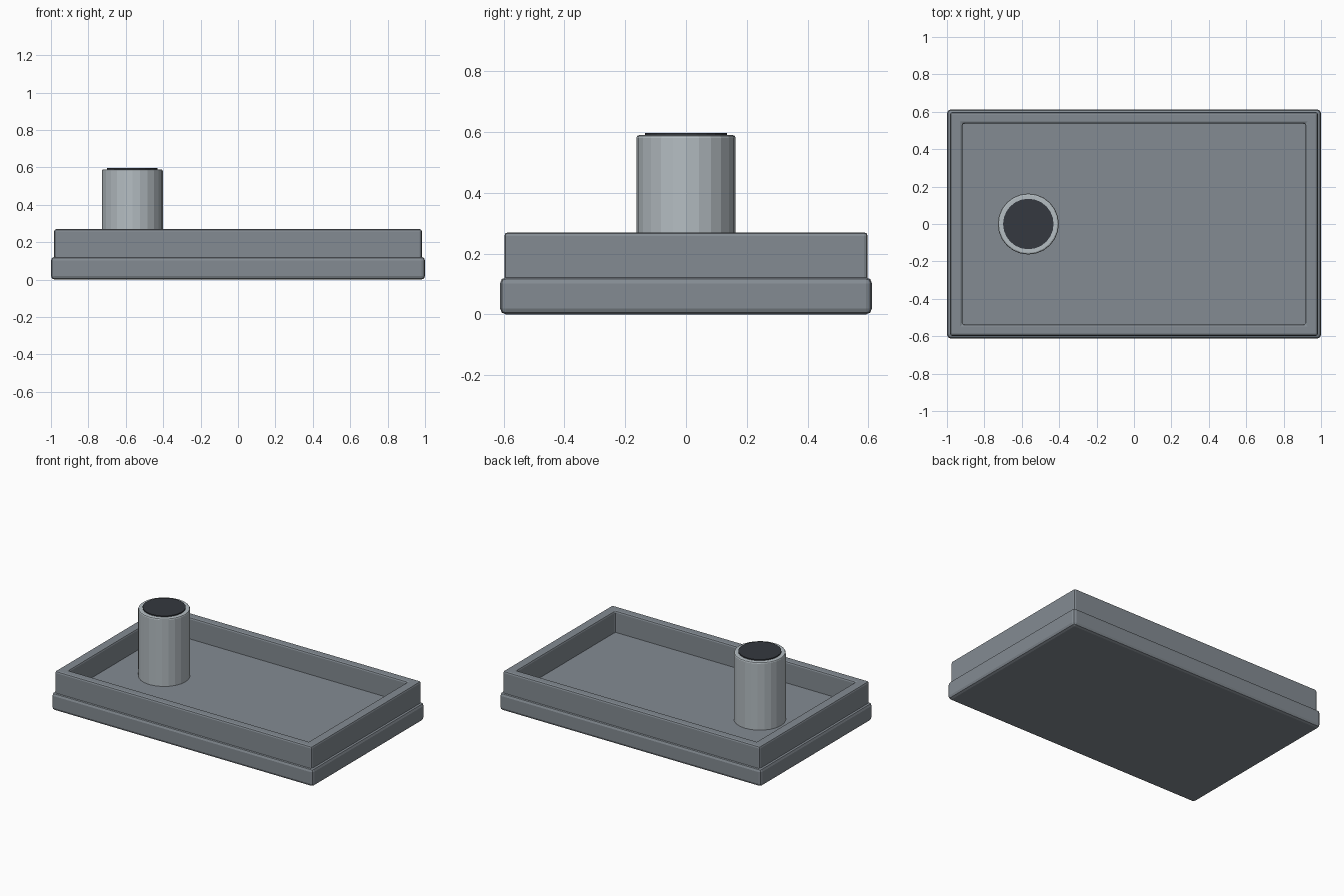
import bpy, math

if "Cube" in bpy.data.objects:
    bpy.data.objects.remove(bpy.data.objects["Cube"])


def material(name, rgb):
    m = bpy.data.materials.new(name)
    m.diffuse_color = (*rgb, 1)
    m.use_nodes = True
    m.node_tree.nodes["Principled BSDF"].inputs["Base Color"].default_value = m.diffuse_color
    return m


grey = material("slate grey", (0.23, 0.26, 0.29))
light = material("light metal", (0.46, 0.51, 0.54))
dark = material("dark cap", (0.035, 0.04, 0.05))


def finish(ob, name, mat, bevel=0.0, segments=2):
    ob.name = name
    ob.data.materials.append(mat)
    if bevel:
        b = ob.modifiers.new("soft edges", "BEVEL")
        b.width, b.segments = bevel, segments
        b.limit_method = "ANGLE"
        b.angle_limit = math.radians(40)
    return ob


def box(name, x, y, z0, z1, mat, bevel):
    bpy.ops.mesh.primitive_cube_add(size=1, location=(0, 0, (z0 + z1) / 2))
    ob = bpy.context.object
    ob.scale = (2 * x, 2 * y, z1 - z0)
    bpy.ops.object.transform_apply(location=False, rotation=False, scale=True)
    return finish(ob, name, mat, bevel)


def rim(name, outer, inner, z0, z1, mat, bevel):
    # closed rectangular frame: outer and inner rings at two heights
    verts = [(sx * h[0], sy * h[1], z) for h in (outer, inner) for z in (z0, z1)
             for sx, sy in ((-1, -1), (1, -1), (1, 1), (-1, 1))]
    faces = []
    for i in range(4):
        j = (i + 1) % 4
        for a, b in ((0, 4), (4, 12), (12, 8), (8, 0)):
            faces.append((a + i, a + j, b + j, b + i))
    me = bpy.data.meshes.new(name)
    me.from_pydata(verts, [], faces)
    ob = bpy.data.objects.new(name, me)
    bpy.context.collection.objects.link(ob)
    return finish(ob, name, mat, bevel)


def cylinder(name, r, z0, z1, mat, bevel):
    bpy.ops.mesh.primitive_cylinder_add(vertices=24, radius=r, depth=z1 - z0,
                                        location=(-0.565, 0, (z0 + z1) / 2))
    return finish(bpy.context.object, name, mat, bevel)


# tray slab and raised border
box("base_slab", 1.0, 0.612, 0.0, 0.122, grey, 0.02)
rim("raised_border", (0.983, 0.598), (0.917, 0.537), 0.10, 0.27, grey, 0.012)

# upright post with dark top disc
cylinder("post", 0.163, 0.11, 0.59, light, 0.009)
cylinder("post_cap", 0.135, 0.588, 0.597, dark, 0.0)
